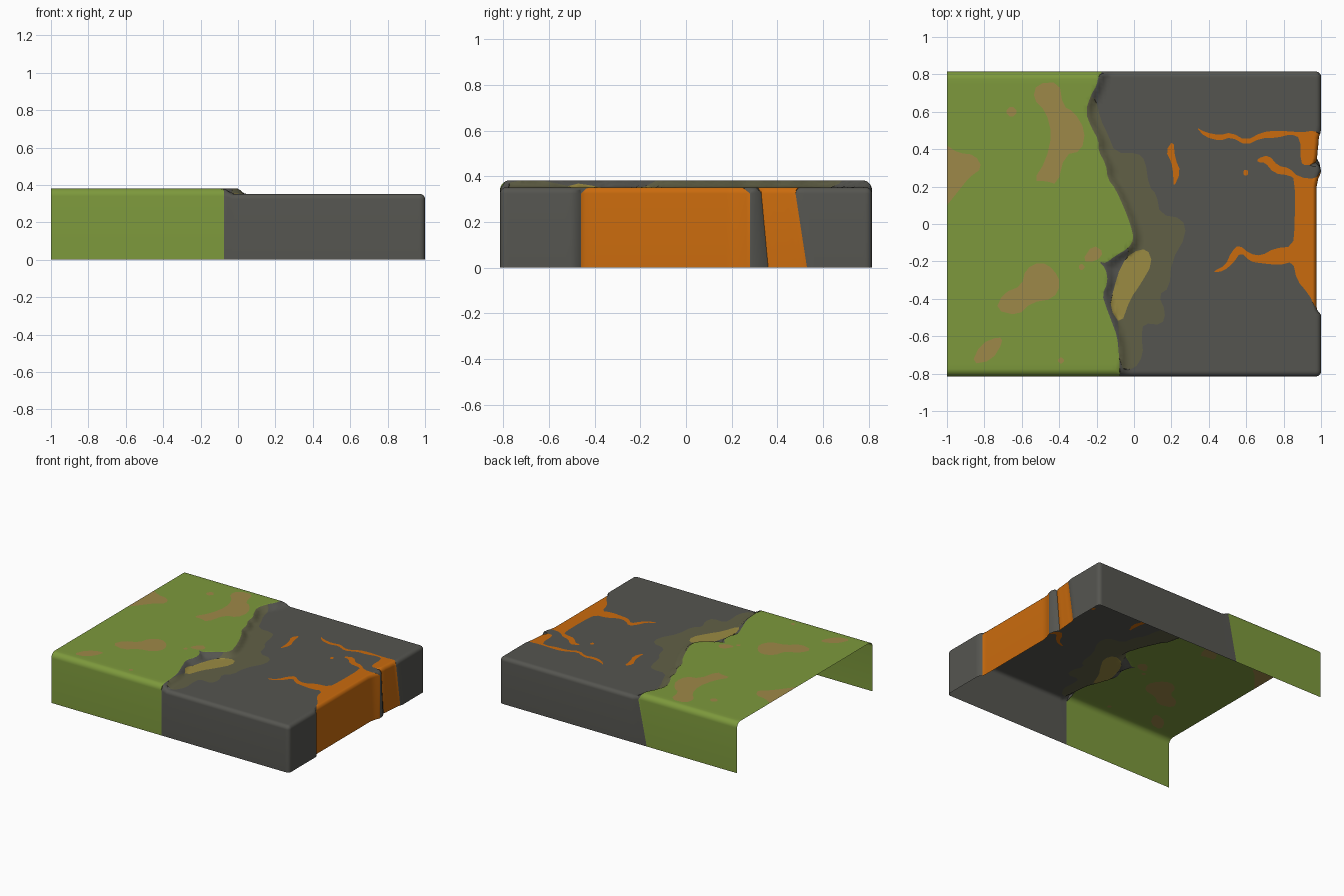
import bpy, bmesh, math
from mathutils import Vector
from mathutils.geometry import delaunay_2d_cdt

if "Cube" in bpy.data.objects:
    bpy.data.objects.remove(bpy.data.objects["Cube"])

X, Y = 1.0, 0.815            # half sizes of the block
ROCK_Z, GRASS_Z = 0.352, 0.382


def lin(r, g, b):
    f = lambda c: (c / 255 / 12.92) if c < 10 else ((c / 255 + 0.055) / 1.055) ** 2.4
    return (f(r), f(g), f(b), 1)


COLOURS = [("rock_grey", (85, 85, 80)), ("grass_green", (125, 153, 60)),
           ("dirt_brown", (158, 136, 72)), ("moss_olive", (97, 96, 70)),
           ("sand_yellow", (155, 139, 66)), ("lava_orange", (202, 107, 13))]
ROCK, GRASS, DIRT, MOSS, SAND, LAVA = range(6)

# grass edge, front to back
coast = [(-.075, -.815), (-.08, -.7), (-.09, -.6), (-.12, -.52), (-.15, -.44), (-.17, -.38),
         (-.14, -.31), (-.15, -.24), (-.19, -.2), (-.15, -.21), (-.1, -.17), (-.03, -.13),
         (0, -.08), (-.02, 0), (-.05, .08), (-.1, .19), (-.14, .24), (-.15, .32), (-.19, .39),
         (-.19, .45), (-.23, .52), (-.26, .6), (-.23, .69), (-.2, .74), (-.19, .79), (-.17, .815)]
moss = [(-.08, -.77), (0, -.78), (.05, -.7), (.04, -.6), (.05, -.53), (.15, -.54), (.17, -.47),
        (.13, -.38), (.19, -.34), (.2, -.2), (.28, -.06), (.26, .03), (.14, .05), (.12, .16),
        (.08, .2), (.06, .34), (.02, .38), (-.1, .38), (-.14, .48), (-.18, .56), (-.2, .66),
        (-.25, .7), (-.3, .6), (-.2, .3), (-.1, 0), (-.02, -.12), (-.06, -.25), (-.1, -.45),
        (-.08, -.56)]
sand = [(.07, -.13), (.1, -.21), (.03, -.33), (-.02, -.4), (-.07, -.54), (-.13, -.45),
        (-.11, -.35), (-.07, -.22), (-.01, -.15)]
dirt_back = [(-.52, .75), (-.4, .76), (-.38, .63), (-.32, .6), (-.26, .5), (-.28, .39), (-.37, .37),
             (-.41, .21), (-.47, .23), (-.54, .23), (-.47, .34), (-.44, .48), (-.47, .6), (-.54, .67)]
dirt_left = [(-1, .42), (-.94, .38), (-.85, .37), (-.81, .3), (-.88, .25), (-.92, .2), (-1, .1)]
dirt_mid = [(-.74, -.46), (-.7, -.37), (-.6, -.33), (-.58, -.24), (-.5, -.2), (-.43, -.24),
            (-.39, -.32), (-.43, -.4), (-.55, -.42), (-.62, -.49)]
dirt_front = [(-.87, -.75), (-.82, -.64), (-.72, -.6), (-.7, -.63), (-.76, -.73)]
dirt_small = [(-.28, -.2), (-.22, -.11), (-.16, -.15), (-.2, -.2)]
dirt_dots = [[(x - s, y), (x, y + s), (x + s, y), (x, y - s)]
             for x, y, s in ((-.655, .6, .035), (-.28, -.23, .02), (-.39, -.73, .02))]
lava_main = [(1, -.46), (.93, -.37), (.87, -.3), (.85, -.2), (.78, -.22), (.68, -.21), (.62, -.2),
             (.57, -.15), (.53, -.21), (.48, -.25), (.43, -.26), (.43, -.25), (.49, -.22),
             (.52, -.15), (.56, -.11), (.62, -.16), (.68, -.17), (.75, -.13), (.85, -.12),
             (.86, 0), (.86, .24), (.83, .26), (.75, .27), (.7, .33), (.66, .33), (.66, .35),
             (.72, .37), (.77, .31), (.83, .3), (.88, .25), (.98, .24), (1, .28)]
lava_back = [(.33, .52), (.38, .49), (.46, .475), (.52, .49), (.6, .445), (.68, .49), (.76, .5),
             (.9, .49), (.96, .5), (1, .48), (1, .33), (.92, .31), (.89, .33), (.89, .46),
             (.84, .48), (.76, .46), (.68, .46), (.6, .42), (.52, .465), (.46, .445), (.38, .465)]
lava_spot = [(.17, .39), (.21, .45), (.22, .35), (.25, .28), (.21, .19), (.21, .27), (.2, .33)]
lava_dot = [(.585, .26), (.585, .29), (.61, .29), (.61, .26)]


def on_border(p):
    return abs(p[0]) > X - 1e-4 or abs(p[1]) > Y - 1e-4


def soften(pts, closed=True):
    """Round an outline by cutting its corners, keeping points on the border."""
    out, n = [], len(pts)
    for i, p in enumerate(pts):
        if on_border(p) or (not closed and i in (0, n - 1)):
            out.append(p)
            continue
        for q in (pts[i - 1], pts[(i + 1) % n]):
            out.append((p[0] * .75 + q[0] * .25, p[1] * .75 + q[1] * .25))
    return out


def inside(x, y, poly):
    hit = False
    for (x1, y1), (x2, y2) in zip(poly, poly[-1:] + poly[:-1]):
        if (y1 > y) != (y2 > y) and x < (x2 - x1) * (y - y1) / (y2 - y1) + x1:
            hit = not hit
    return hit


def interp(v, table):
    if v <= table[0][0]:
        return table[0][1]
    for (a, fa), (b, fb) in zip(table, table[1:]):
        if v <= b:
            t = (v - a) / (b - a)
            return fa + (fb - fa) * t * t * (3 - 2 * t)
    return table[-1][1]


coast = soften(coast, False)
grass = [(-X, -Y)] + coast + [(-X, Y)]
# later regions win over earlier ones
regions = [(MOSS, soften(moss)), (SAND, soften(sand)), (GRASS, grass)]
regions += [(DIRT, soften(p)) for p in
            [dirt_back, dirt_left, dirt_mid, dirt_front, dirt_small] + dirt_dots]
regions += [(LAVA, soften(p)) for p in (lava_main, lava_back, lava_spot, lava_dot)]
boxes = [(min(p[0] for p in r), max(p[0] for p in r), min(p[1] for p in r), max(p[1] for p in r))
         for _, r in regions]


def colour_at(x, y):
    c = ROCK
    for (m, poly), (x0, x1, y0, y1) in zip(regions, boxes):
        if x0 <= x <= x1 and y0 <= y <= y1 and inside(x, y, poly):
            c = m
    return c


def grass_factor(x, y):
    """1 on the grass, falling to 0 down the bank beside it."""
    if x < -.3:
        return 1
    if x > .1:
        return 0
    if inside(x, y, grass):
        return 1
    best, p = 1, Vector((x, y))
    for a, b in zip(coast, coast[1:]):
        a, b = Vector(a), Vector(b)
        d = b - a
        t = max(0, min(1, (p - a).dot(d) / d.length_squared))
        best = min(best, (p - a - d * t).length)
    return interp(best, [(0, 1), (.045, 0)])


# recess of the lava wall and slant of the wall seams
INSET = [(-.49, 0), (-.45, .024), (.2, .024), (.24, .015), (.28, 0), (.3, .004), (.33, .028),
         (.36, .02), (.46, .012), (.5, 0)]
SLANT_RIGHT = [(.28, 0), (.33, .03), (.48, .05), (.64, 0)]
SLANT_BACK = [(-.55, 0), (-.17, -.07), (.2, 0)]

# flat triangulated plan: grid, finer rows at the rims, and the colour outlines
rim = [0, .001, .004, .009, .016, .024, .032, .04]
xs = [-X + i * .022 for i in range(89)] + [X - d for d in rim]
ys = [i * .022 for i in range(-34, 35)] + [s * (Y - d) for d in rim for s in (-1, 1)]
pts = [(x, y) for x in xs for y in ys]
edges = []
for loop in [[(-X, -Y), (X, -Y), (X, Y), (-X, Y)]] + [p for _, p in regions]:
    k, n = len(pts), len(loop)
    pts += loop
    edges += [(k + i, k + (i + 1) % n) for i in range(n)]
plan, _, tris, *_ = delaunay_2d_cdt([Vector(p) for p in pts], edges, [], 0, 1e-5)

bm = bmesh.new()
flat = [(max(-X, min(X, p[0])), max(-Y, min(Y, p[1]))) for p in plan]
verts = []
for x, y in flat:
    # rounded rims on the front, back and right
    g = grass_factor(x, y)
    r = .028 + .014 * g
    a, b = max(0, r - (X - x)), max(0, r - (Y - abs(y)))
    q = max(a, b)
    nx, ny = x, y
    if a > 0 and b > 0:
        s = q / math.hypot(a, b)
        nx, ny = x - a + a * s, y - math.copysign(b - b * s, y)
    drop = r - math.sqrt(max(0, r * r - q * q))
    nx -= interp(y, INSET) * interp(x, [(.93, 0), (1, 1)])
    verts.append(bm.verts.new((nx, ny, ROCK_Z + (GRASS_Z - ROCK_Z) * g - drop)))
bm.verts.index_update()
for t in tris:
    f = bm.faces.new([verts[i] for i in t])
    f.material_index = colour_at(sum(flat[i][0] for i in t) / len(t),
                                 sum(flat[i][1] for i in t) / len(t))

# walls dropped from the rim; the left side stays open
feet = {}


def foot(v):
    if v not in feet:
        x, y = flat[v.index]
        co = v.co.copy()
        co.z = 0
        if x > X - 1e-4:
            co.y += interp(y, SLANT_RIGHT)
        elif y > Y - 1e-4:
            co.x += interp(x, SLANT_BACK)
        feet[v] = bm.verts.new(co)
    return feet[v]


for e in [e for e in bm.edges if e.is_boundary]:
    lp = e.link_loops[0]
    a, b = lp.vert, lp.link_loop_next.vert
    if all(flat[v.index][0] < -X + 1e-4 for v in (a, b)):
        continue
    top = lp.face.material_index
    f = bm.faces.new((b, a, foot(a), foot(b)))
    f.material_index = top

mesh = bpy.data.meshes.new("terrain_block")
bm.to_mesh(mesh)
bm.free()
for name, rgb in COLOURS:
    mat = bpy.data.materials.new(name)
    mat.diffuse_color = lin(*rgb)
    mat.use_nodes = True
    mat.node_tree.nodes["Principled BSDF"].inputs["Base Color"].default_value = mat.diffuse_color
    mesh.materials.append(mat)
block = bpy.data.objects.new("terrain_block", mesh)
bpy.context.collection.objects.link(block)
bpy.context.view_layer.objects.active = block
block.select_set(True)
bpy.ops.object.shade_smooth_by_angle(angle=math.radians(40))
